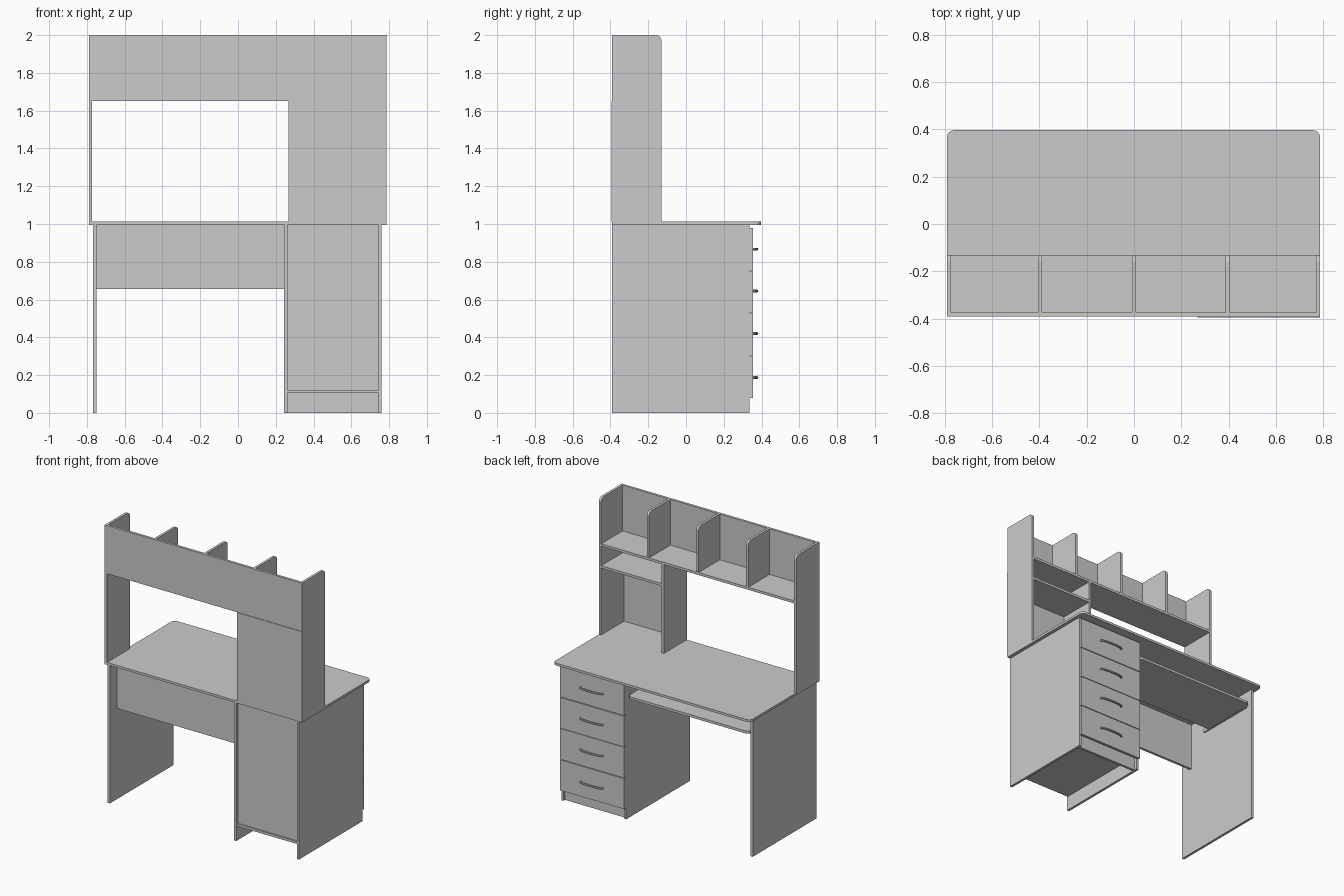
import bpy, bmesh, math

if "Cube" in bpy.data.objects:
    bpy.data.objects.remove(bpy.data.objects["Cube"])

T = 0.018  # board thickness


def board(name, x, y, z, rounded=None, radius=0.03):
    """Box from (min, max) ranges; rounded(axis_dir, midpoint) picks edges to round."""
    bm = bmesh.new()
    bmesh.ops.create_cube(bm, size=1)
    for v in bm.verts:
        v.co = [r[0] if c < 0 else r[1] for c, r in zip(v.co, (x, y, z))]
    if rounded:
        picked = []
        for e in bm.edges:
            d = e.verts[0].co - e.verts[1].co
            axis = max(range(3), key=lambda i: abs(d[i]))
            if rounded(axis, (e.verts[0].co + e.verts[1].co) / 2):
                picked.append(e)
        bmesh.ops.bevel(bm, geom=picked, offset=radius, segments=6,
                        affect='EDGES', profile=0.5)
    bmesh.ops.recalc_face_normals(bm, faces=bm.faces)
    me = bpy.data.meshes.new(name)
    bm.to_mesh(me)
    bm.free()
    ob = bpy.data.objects.new(name, me)
    bpy.context.collection.objects.link(ob)
    bpy.context.view_layer.objects.active = ob
    return ob


def front_corners(axis, m):      # upright edges at +y
    return axis == 2 and m.y > 0.2


def top_front_corner(axis, m):   # sideways edge at top and +y
    return axis == 0 and m.y > -0.2 and m.z > 1.9


BACK, FRONT = -0.391, 0.335
UNDER, TOP = 0.995, 1.012

# Desktop
board("desktop", (-0.79, 0.786), (BACK, 0.396), (UNDER, TOP), front_corners)

# Upright legs and pedestal sides
for name, x in (("left_leg", -0.768), ("pedestal_inner_side", 0.243),
                ("pedestal_outer_side", 0.743)):
    board(name, (x, x + T), (BACK, FRONT), (0, UNDER))

# Modesty panel
board("modesty_panel", (-0.75, 0.243), (-0.31, -0.292), (0.655, UNDER))

# Pedestal carcass
board("pedestal_back", (0.261, 0.743), (-0.375, -0.371), (0.122, UNDER))
board("pedestal_bottom", (0.261, 0.743), (-0.385, FRONT), (0.104, 0.122))
board("toe_kick", (0.261, 0.743), (0.30, 0.318), (0, 0.104))

# Keyboard tray and its rails
board("keyboard_tray", (-0.738, 0.231), (-0.10, 0.334), (0.874, 0.892), front_corners)
for name, x in (("left_rail", -0.75), ("right_rail", 0.231)):
    board(name, (x, x + 0.012), (-0.15, 0.29), (0.872, 0.896))


def handle(name, cx, z):
    """Bow handle: smooth tube standing off the drawer front."""
    cu = bpy.data.curves.new(name, 'CURVE')
    cu.dimensions = '3D'
    cu.bevel_depth = 0.007
    cu.bevel_resolution = 2
    cu.use_fill_caps = True
    n = 14
    sp = cu.splines.new('POLY')
    sp.points.add(n)
    for i, p in enumerate(sp.points):
        a = math.pi * i / n
        p.co = (cx - 0.088 * math.cos(a), 0.354 + 0.022 * math.sin(a) ** 0.6, z, 1)
    ob = bpy.data.objects.new(name, cu)
    bpy.context.collection.objects.link(ob)
    bpy.ops.object.select_all(action='DESELECT')
    ob.select_set(True)
    bpy.context.view_layer.objects.active = ob
    bpy.ops.object.convert(target='MESH')
    bpy.ops.object.shade_smooth_by_angle()


# Drawer fronts with handles
for i, (lo, hi, hz) in enumerate(((0.08, 0.3, 0.187), (0.305, 0.526, 0.42),
                                  (0.53, 0.75, 0.645), (0.755, 0.978, 0.867))):
    board(f"drawer_front_{i + 1}", (0.245, 0.759), (0.337, 0.355), (lo, hi))
    handle(f"drawer_handle_{i + 1}", 0.502, hz)

# Hutch sides, shelf and back
HF = -0.13
board("hutch_left_side", (-0.79, -0.772), (BACK, HF), (TOP, 2), top_front_corner)
board("hutch_right_side", (0.768, 0.786), (BACK, HF), (TOP, 2), top_front_corner)
board("hutch_long_shelf", (-0.772, 0.768), (BACK, HF), (1.652, 1.67))
board("hutch_back", (-0.772, 0.768), (BACK, BACK + T), (1.67, 2))

# Dividers above the long shelf
for i, x in enumerate((-0.397, 0.0, 0.395)):
    board(f"hutch_divider_{i + 1}", (x - T / 2, x + T / 2), (BACK + T, HF),
          (1.67, 2), top_front_corner)

# Lower cubby beside the window opening
board("cubby_side", (0.268, 0.286), (BACK, HF), (TOP, 1.652))
board("cubby_shelf", (0.286, 0.768), (BACK, HF), (1.494, 1.512))
board("cubby_back", (0.268, 0.786), (-0.395, BACK), (TOP, 1.652))
